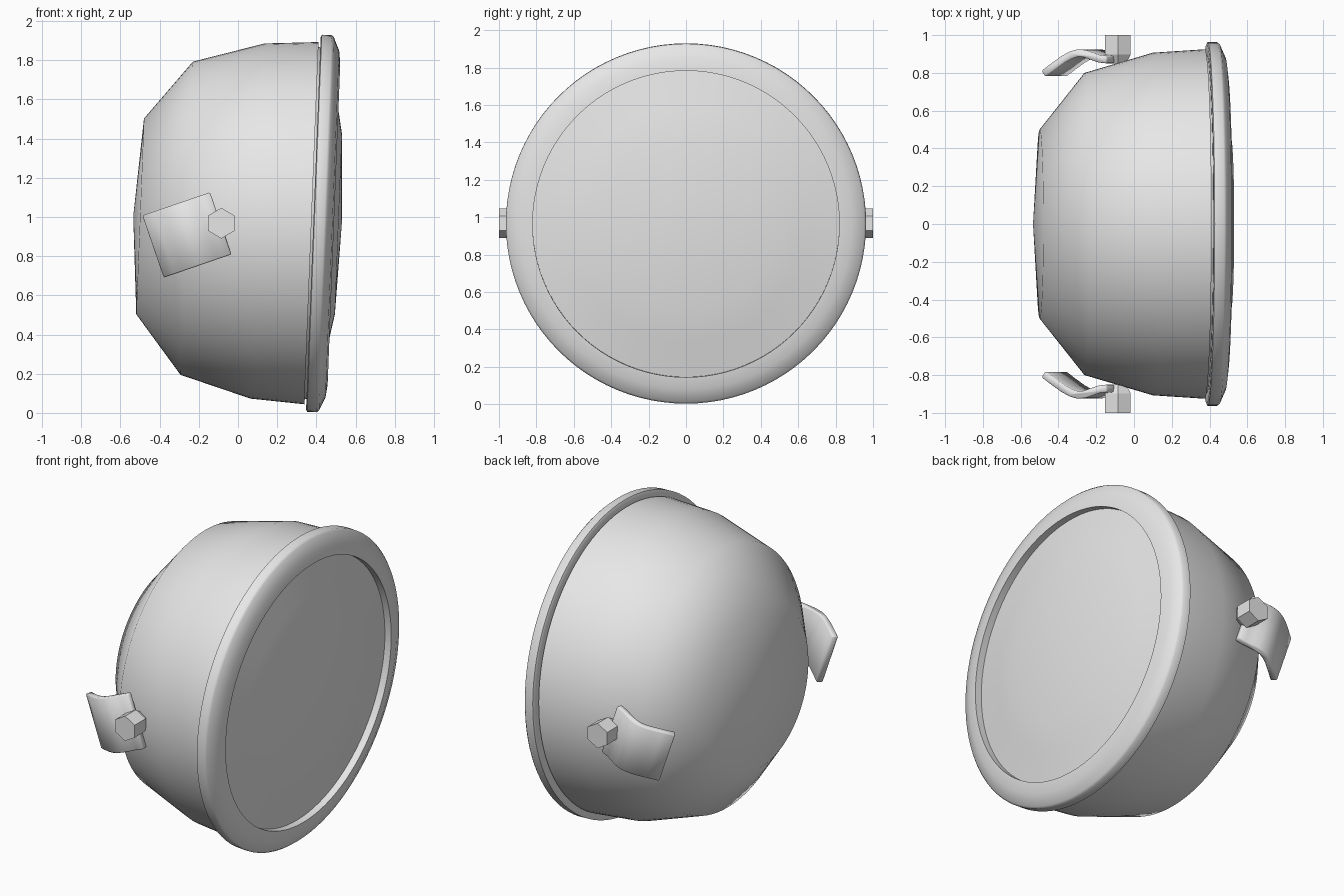
import bpy, bmesh, math
from mathutils import Matrix, Vector

if "Cube" in bpy.data.objects:
    bpy.data.objects.remove(bpy.data.objects["Cube"])

grey = bpy.data.materials.new("plain_grey")
grey.diffuse_color = (0.8, 0.8, 0.8, 1)
grey.use_nodes = True
grey.node_tree.nodes["Principled BSDF"].inputs["Base Color"].default_value = grey.diffuse_color

# whole lamp leans slightly forward around its axis
LEAN = Matrix.Translation((0, 0, 0.983)) @ Matrix.Rotation(math.radians(2.25), 4, 'Y')


def finish(bm, name, angle):
    bmesh.ops.recalc_face_normals(bm, faces=bm.faces[:])
    me = bpy.data.meshes.new(name)
    bm.to_mesh(me)
    bm.free()
    me.materials.append(grey)
    ob = bpy.data.objects.new(name, me)
    bpy.context.collection.objects.link(ob)
    bpy.ops.object.select_all(action='DESELECT')
    ob.select_set(True)
    bpy.context.view_layer.objects.active = ob
    if angle:
        bpy.ops.object.shade_smooth_by_angle(angle=math.radians(angle))
    return ob


def lathe(name, profile, angle, closed=False, steps=96):
    """Spin (axial, radius) points around the lamp axis."""
    bm = bmesh.new()
    vs = [bm.verts.new((u, 0, r)) for u, r in profile]
    es = [bm.edges.new(p) for p in zip(vs, vs[1:])]
    if closed:
        es.append(bm.edges.new((vs[-1], vs[0])))
    bmesh.ops.spin(bm, geom=vs + es, cent=(0, 0, 0), axis=(1, 0, 0),
                   angle=2 * math.pi, steps=steps)
    bmesh.ops.remove_doubles(bm, verts=bm.verts[:], dist=1e-4)
    bm.transform(LEAN)
    return finish(bm, name, angle)


# bowl, rim and lens
lathe("lamp_bowl", [(-0.535, 0), (-0.5, 0.5), (-0.262, 0.8), (0.1, 0.907),
                    (0.375, 0.925), (0.375, 0.9), (0.41, 0.89)], 50)
lathe("rim_ring", [(0.385, 0.88), (0.385, 0.95), (0.39, 0.963), (0.44, 0.963),
                   (0.452, 0.953), (0.482, 0.885), (0.49, 0.82), (0.43, 0.82)],
      45, closed=True)
lathe("lens", [(0.53, 0), (0.513, 0.46), (0.481, 0.63), (0.445, 0.825)], 40)


# bent mounting bracket: (distance along, y of centre line), thickened
PATH = [(0, 0.795), (0.06, 0.838), (0.11, 0.872), (0.15, 0.893), (0.19, 0.905),
        (0.23, 0.902), (0.27, 0.888), (0.31, 0.875), (0.355, 0.87)]
HALF = 0.02
along = Vector((0.946, 0, 0.325))
across = Vector((0.325, 0, -0.946)) * 0.335
corner = Vector((-0.48, 0, 1.01))


def bracket(name, side):
    outer, inner = [], []
    for i, (s, y) in enumerate(PATH):
        a, b = PATH[max(i - 1, 0)], PATH[min(i + 1, len(PATH) - 1)]
        t = Vector((b[0] - a[0], b[1] - a[1])).normalized()
        n = Vector((-t.y, t.x)) * HALF
        outer.append((s + n.x, y + n.y))
        inner.append((s - n.x, y - n.y))
    bm = bmesh.new()
    vs = [bm.verts.new(corner + along * s + Vector((0, side * y, 0)))
          for s, y in outer + inner[::-1]]
    face = bm.faces.new(vs)
    ext = bmesh.ops.extrude_face_region(bm, geom=[face])
    bmesh.ops.translate(bm, vec=across,
                        verts=[g for g in ext['geom'] if isinstance(g, bmesh.types.BMVert)])
    sharp = [e for e in bm.edges if len(e.link_faces) == 2 and e.calc_face_angle(0) > 1]
    bmesh.ops.bevel(bm, geom=sharp, offset=0.006, segments=1, affect='EDGES')
    finish(bm, name, 50)


# six-sided bolt with a tapered foot
def bolt(name, side):
    bm = bmesh.new()
    rings = []
    for y, r in [(1.0, 0.078), (0.897, 0.078), (0.85, 0.05)]:
        rings.append([bm.verts.new((-0.085 + r * math.sin(k * math.pi / 3), side * y,
                                    0.968 + r * math.cos(k * math.pi / 3)))
                      for k in range(6)])
    bm.faces.new(rings[0])
    bm.faces.new(rings[-1])
    for a, b in zip(rings, rings[1:]):
        for k in range(6):
            bm.faces.new((a[k], a[(k + 1) % 6], b[(k + 1) % 6], b[k]))
    finish(bm, name, 0)


for label, side in (("front", -1), ("back", 1)):
    bracket(label + "_bracket", side)
    bolt(label + "_bolt", side)
